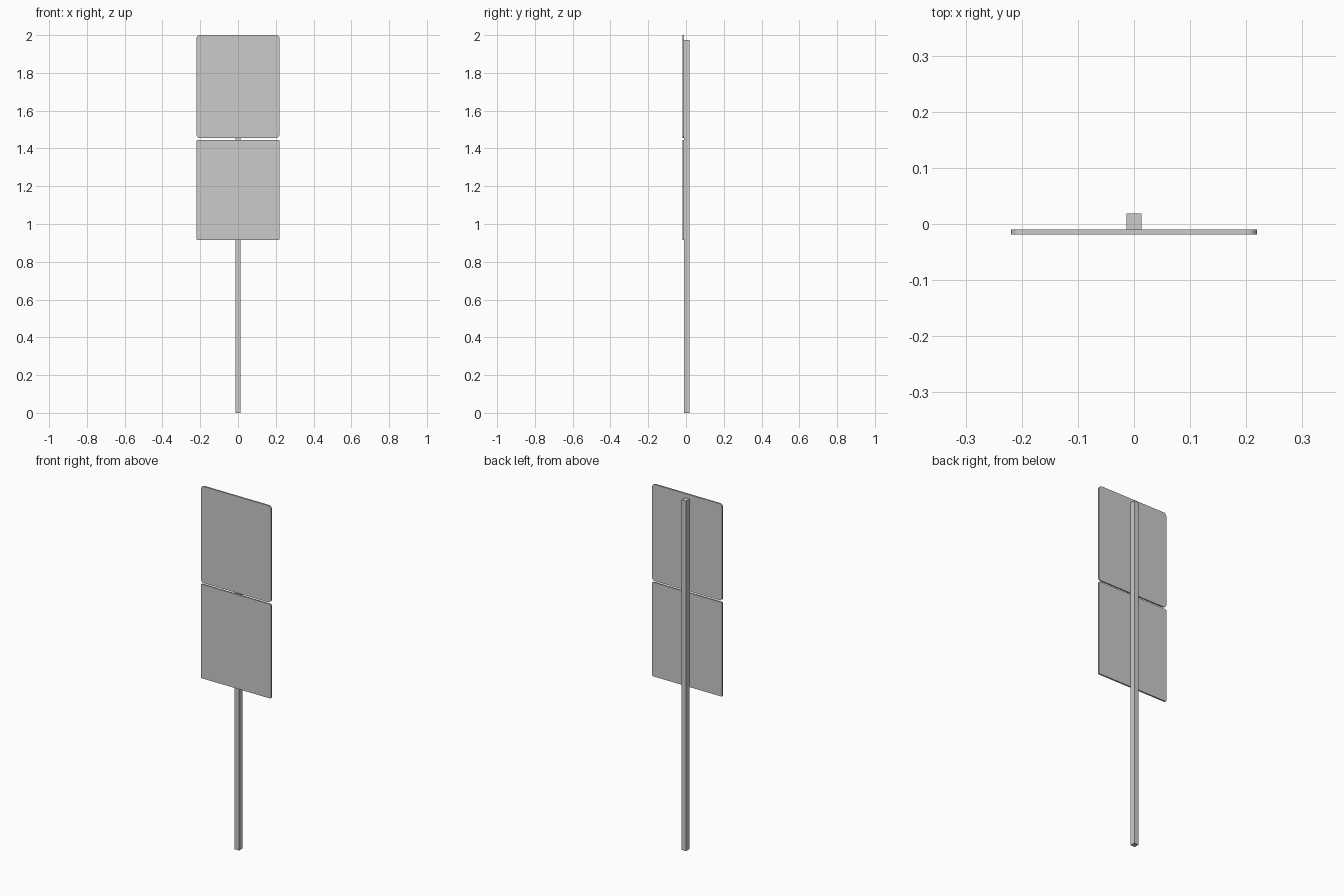
import bpy, bmesh
from math import sin, cos, pi

if "Cube" in bpy.data.objects:
    bpy.data.objects.remove(bpy.data.objects["Cube"])

PANEL_FRONT, PANEL_BACK = -0.019, -0.010
POST_BACK = 0.019


def prism(name, outline, y0, y1):
    """Extrude an (x, z) outline from y0 to y1."""
    bm = bmesh.new()
    face = bm.faces.new([bm.verts.new((x, y0, z)) for x, z in outline])
    ext = bmesh.ops.extrude_face_region(bm, geom=[face])
    moved = [g for g in ext["geom"] if isinstance(g, bmesh.types.BMVert)]
    bmesh.ops.translate(bm, verts=moved, vec=(0, y1 - y0, 0))
    bmesh.ops.recalc_face_normals(bm, faces=bm.faces)
    mesh = bpy.data.meshes.new(name)
    bm.to_mesh(mesh)
    bm.free()
    obj = bpy.data.objects.new(name, mesh)
    bpy.context.collection.objects.link(obj)
    return obj


def rounded_rect(half_w, z0, z1, r, steps=6):
    """Outline of a rectangle with rounded corners."""
    centres = [(half_w - r, z1 - r), (-half_w + r, z1 - r),
               (-half_w + r, z0 + r), (half_w - r, z0 + r)]
    return [(cx + r * cos((q + i / steps) * pi / 2),
             cz + r * sin((q + i / steps) * pi / 2))
            for q, (cx, cz) in enumerate(centres) for i in range(steps + 1)]


# Square post behind the panels
w = 0.0135
prism("post", [(-w, 0), (w, 0), (w, 1.975), (-w, 1.975)], PANEL_BACK, POST_BACK)

# Upper panel with rounded corners, lower panel with nearly square ones
prism("upper_panel", rounded_rect(0.219, 1.455, 2.0, 0.018), PANEL_FRONT, PANEL_BACK)
prism("lower_panel", rounded_rect(0.219, 0.915, 1.446, 0.005, 3), PANEL_FRONT, PANEL_BACK)
